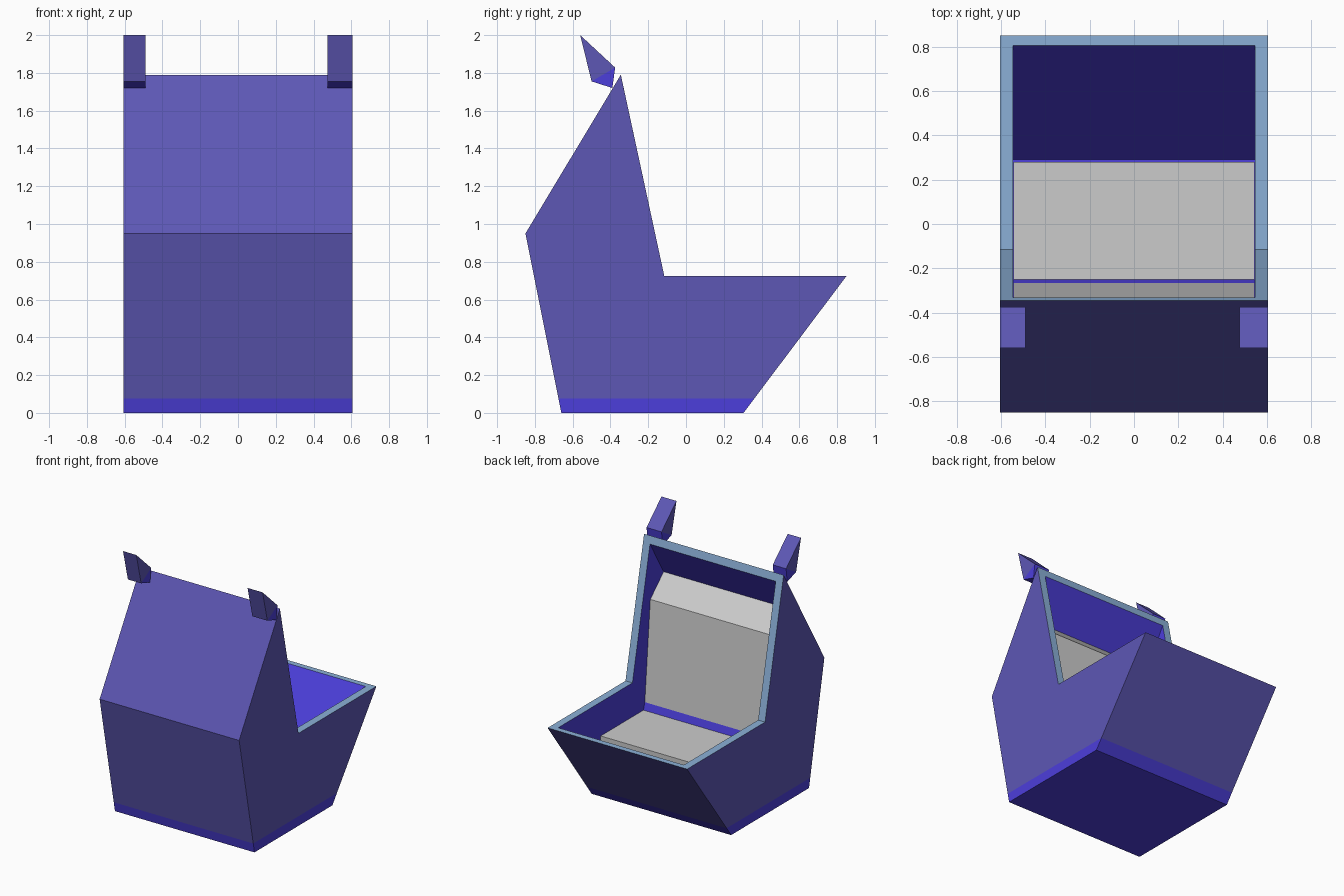
import bpy, bmesh

if "Cube" in bpy.data.objects:
    bpy.data.objects.remove(bpy.data.objects["Cube"])


def material(name, rgb):
    m = bpy.data.materials.new(name)
    m.diffuse_color = (*rgb, 1)
    m.use_nodes = True
    m.node_tree.nodes["Principled BSDF"].inputs["Base Color"].default_value = m.diffuse_color
    return m


slate = material("slate_blue", (0.11, 0.095, 0.46))
deep = material("deep_blue", (0.073, 0.049, 0.71))
steel = material("steel_blue", (0.26, 0.435, 0.68))


def finish(name, bm, mats):
    bmesh.ops.recalc_face_normals(bm, faces=bm.faces)
    mesh = bpy.data.meshes.new(name)
    bm.to_mesh(mesh)
    bm.free()
    for m in mats:
        mesh.materials.append(m)
    obj = bpy.data.objects.new(name, mesh)
    bpy.context.collection.objects.link(obj)
    return obj


def rows(bm, profile, x0, x1):
    """Two copies of a (y, z) profile, at x0 and x1."""
    return [[bm.verts.new((x, y, z)) for y, z in profile] for x in (x0, x1)]


def prism(name, profile, x0, x1, mats=(), special=()):
    """Extrude a (y, z) profile along x; edges listed in special use slot 1."""
    bm = bmesh.new()
    l, r = rows(bm, profile, x0, x1)
    bm.faces.new(l)
    bm.faces.new(r)
    n = len(profile)
    for i in range(n):
        j = (i + 1) % n
        bm.faces.new((l[i], l[j], r[j], r[i])).material_index = int(i in special)
    return finish(name, bm, mats)


# Shell: open-fronted body with base band, rim and hollow interior
W, IN = 0.605, 0.545
outer = [(0.85, 0.725), (-0.115, 0.725), (-0.345, 1.79), (-0.85, 0.95),
         (-0.675, 0.075), (-0.66, 0), (0.305, 0), (0.361, 0.075)]
inner = [(0.805, 0.725), (-0.115, 0.725), (-0.332, 1.73), (-0.805, 0.945),
         (-0.62, 0.04), (0.29, 0.04)]
bm = bmesh.new()
ol, orr = rows(bm, outer, -W, W)
il, ir = rows(bm, inner, -IN, IN)


def face(verts, slot):
    bm.faces.new(verts).material_index = slot


for o, i in ((ol, il), (orr, ir)):
    face([o[k] for k in (0, 1, 2, 3, 4, 7)], 0)   # outer side
    face(o[4:8], 1)                               # base band side
    face(i, 1)                                    # inner side
    for k in (0, 1):                              # side rim
        face((o[k], o[k + 1], i[k + 1], i[k]), 2)
for k in range(2, 8):
    j = (k + 1) % 8
    face((ol[k], ol[j], orr[j], orr[k]), 1 if k in (4, 5, 6) else 0)
for k in range(2, 6):
    j = (k + 1) % 6
    face((il[k], il[j], ir[j], ir[k]), 1)
for k in (0, 2):                                  # front and top rim
    face((ol[k], orr[k], ir[k], il[k]), 2)
finish("shell", bm, (slate, deep, steel))

# Seat, gap strip and backrest
C = IN - 0.001
prism("seat", [(0.28, 0.041), (0.28, 0.46), (-0.25, 0.46), (-0.25, 0.041)], -C, C)
prism("seat_gap_strip", [(-0.25, 0.46), (-0.267, 0.516), (-0.70, 0.516), (-0.69, 0.46)],
      -C, C, (deep,))
prism("backrest", [(-0.267, 0.516), (-0.335, 1.296), (-0.50, 1.45), (-0.79, 0.95),
                   (-0.70, 0.516)], -C, C)

# Ear-like lugs at the top corners: blue tip plus deep-blue foot
tip = [(-0.56, 2.0), (-0.375, 1.828), (-0.50, 1.755)]
foot = [(-0.375, 1.828), (-0.39, 1.72), (-0.50, 1.755)]
for side, x0, x1 in (("left", -W, -0.49), ("right", 0.475, W)):
    prism("lug_tip_" + side, tip, x0, x1, (slate,))
    prism("lug_foot_" + side, foot, x0, x1, (deep,))
